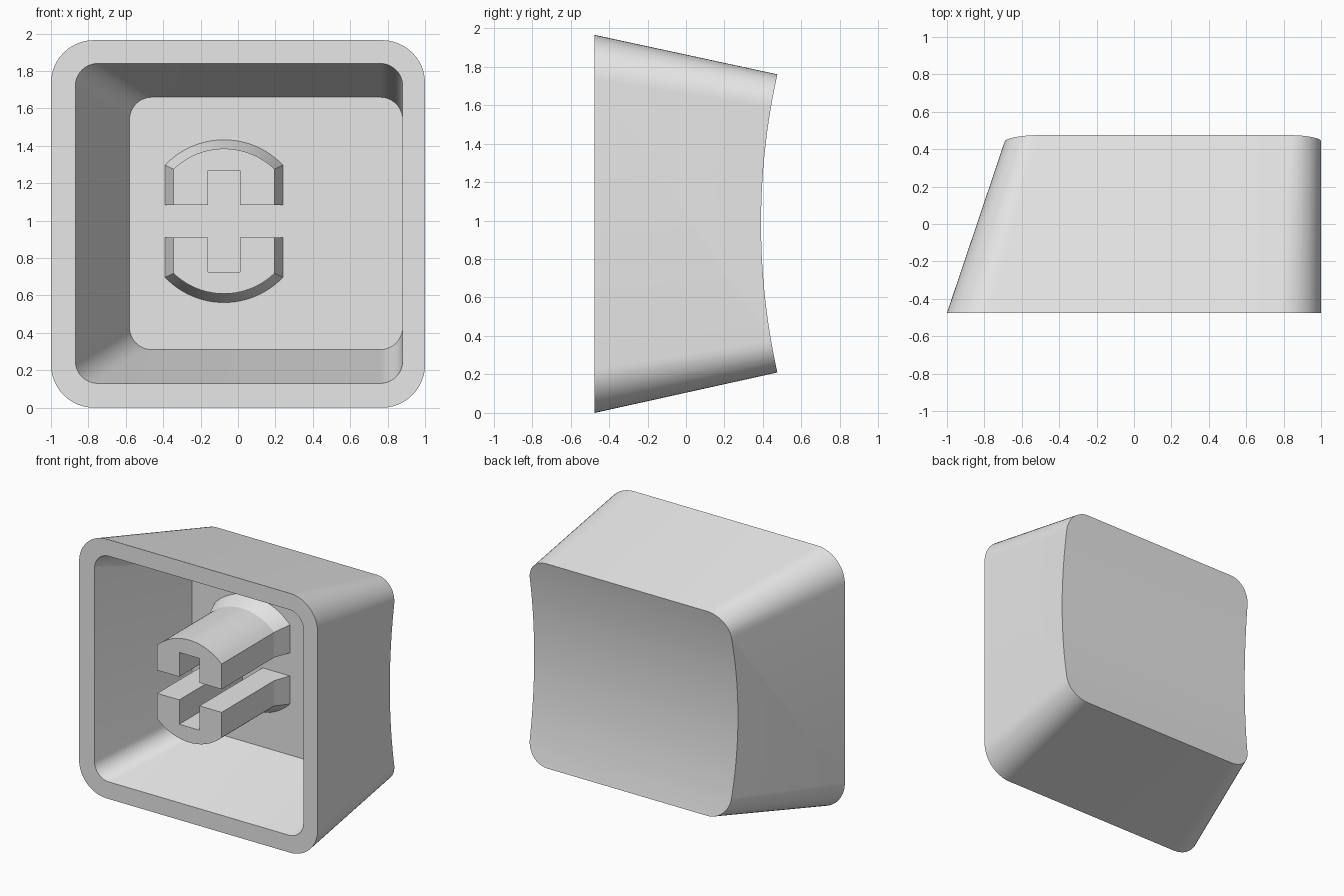
import bpy
import bmesh
from math import sin, cos, pi, asin, radians
from mathutils import Vector

cube = bpy.data.objects.get("Cube")
if cube:
    bpy.data.objects.remove(cube, do_unlink=True)

grey = bpy.data.materials.new("light_grey_plastic")
grey.use_nodes = True
colour = (0.8, 0.8, 0.8, 1)
grey.diffuse_color = colour
grey.node_tree.nodes["Principled BSDF"].inputs["Base Color"].default_value = colour


def loft(name, rings):
    """Skin a list of equal-length closed rings and cap both ends."""
    bm = bmesh.new()
    loops = [[bm.verts.new(p) for p in ring] for ring in rings]
    n = len(loops[0])
    for a, b in zip(loops, loops[1:]):
        for i in range(n):
            j = (i + 1) % n
            bm.faces.new((a[i], a[j], b[j], b[i]))
    bm.faces.new(loops[0])
    bm.faces.new(loops[-1])
    bmesh.ops.recalc_face_normals(bm, faces=bm.faces)
    mesh = bpy.data.meshes.new(name)
    bm.to_mesh(mesh)
    bm.free()
    mesh.materials.append(grey)
    ob = bpy.data.objects.new(name, mesh)
    bpy.context.collection.objects.link(ob)
    return ob


def rounded_rect(y, x0, x1, z0, z1, r, steps=12):
    corners = ((x1 - r, z1 - r), (x0 + r, z1 - r), (x0 + r, z0 + r), (x1 - r, z0 + r))
    ring = []
    for k, (cx, cz) in enumerate(corners):
        for i in range(steps + 1):
            a = (k + i / steps) * pi / 2
            ring.append(Vector((cx + r * cos(a), y, cz + r * sin(a))))
    return ring


def extend(front, back, t):
    return [a.lerp(b, t) if t <= 1 else a + (b - a) * t for a, b in zip(front, back)]


def box(name, x0, x1, y0, y1, z0, z1):
    return loft(name, [[(x0, y, z0), (x1, y, z0), (x1, y, z1), (x0, y, z1)]
                       for y in (y0, y1)])


def cut(target, cutter):
    cutter.hide_render = True
    mod = target.modifiers.new("cut", 'BOOLEAN')
    mod.operation = 'DIFFERENCE'
    mod.solver = 'EXACT'
    mod.object = cutter
    bpy.context.view_layer.objects.active = target
    bpy.ops.object.modifier_apply(modifier=mod.name)
    bpy.data.objects.remove(cutter, do_unlink=True)


def smooth(ob):
    bpy.ops.object.select_all(action='DESELECT')
    ob.select_set(True)
    bpy.context.view_layer.objects.active = ob
    bpy.ops.object.shade_smooth_by_angle(angle=radians(18))


FRONT, BACK, FLOOR = -0.475, 0.475, 0.28

# Tapered cap shell, lofted past its back so the dish can trim it
outer_front = rounded_rect(FRONT, -1, 1, 0, 1.965, 0.23)
outer_back = rounded_rect(BACK, -0.68, 1, 0.21, 1.76, 0.17)
cap = loft("cap_shell", [outer_front, extend(outer_front, outer_back, 1.1)])

# Shallow cylindrical dish across the back
R, mid_z, dish_y = 3.576, 0.985, 0.39
profile = []
for i in range(49):
    z = -1.2 + 2.4 * i / 48
    profile.append((dish_y + R * (1 - cos(asin(z / R))), mid_z + z))
profile += [(1, mid_z + 1.2), (1, mid_z - 1.2)]
cut(cap, loft("dish_cutter", [[(x, y, z) for y, z in profile] for x in (-1.5, 1.5)]))

# Hollow inside, tapering to a flat floor
inner_front = rounded_rect(FRONT, -0.87, 0.88, 0.13, 1.84, 0.12)
inner_floor = rounded_rect(FLOOR, -0.58, 0.88, 0.31, 1.66, 0.12)
cut(cap, loft("hollow_cutter", [extend(inner_front, inner_floor, -0.1), inner_floor]))
smooth(cap)

# Mounting stem: circle with flattened sides, flared where it meets the floor
STEM_X, STEM_Z = -0.075, 0.997


def stem_ring(y, r, half):
    a = asin(half / r)
    ring = []
    for side in (1, -1):
        for i in range(25):
            t = a - 2 * a * i / 24
            ring.append((STEM_X + side * r * sin(t), y, STEM_Z + side * r * cos(t)))
    return ring


stem = loft("stem", [stem_ring(FRONT, 0.388, 0.27), stem_ring(0.155, 0.388, 0.27),
                     stem_ring(FLOOR, 0.435, 0.315), stem_ring(FLOOR + 0.03, 0.435, 0.315)])

# Cross-shaped socket running down to the floor
for name, w, h in (("wide_slot", 0.6, 0.0875), ("tall_slot", 0.085, 0.272)):
    cut(stem, box(name, STEM_X - w, STEM_X + w, -1, 1, STEM_Z - h, STEM_Z + h))
smooth(stem)
